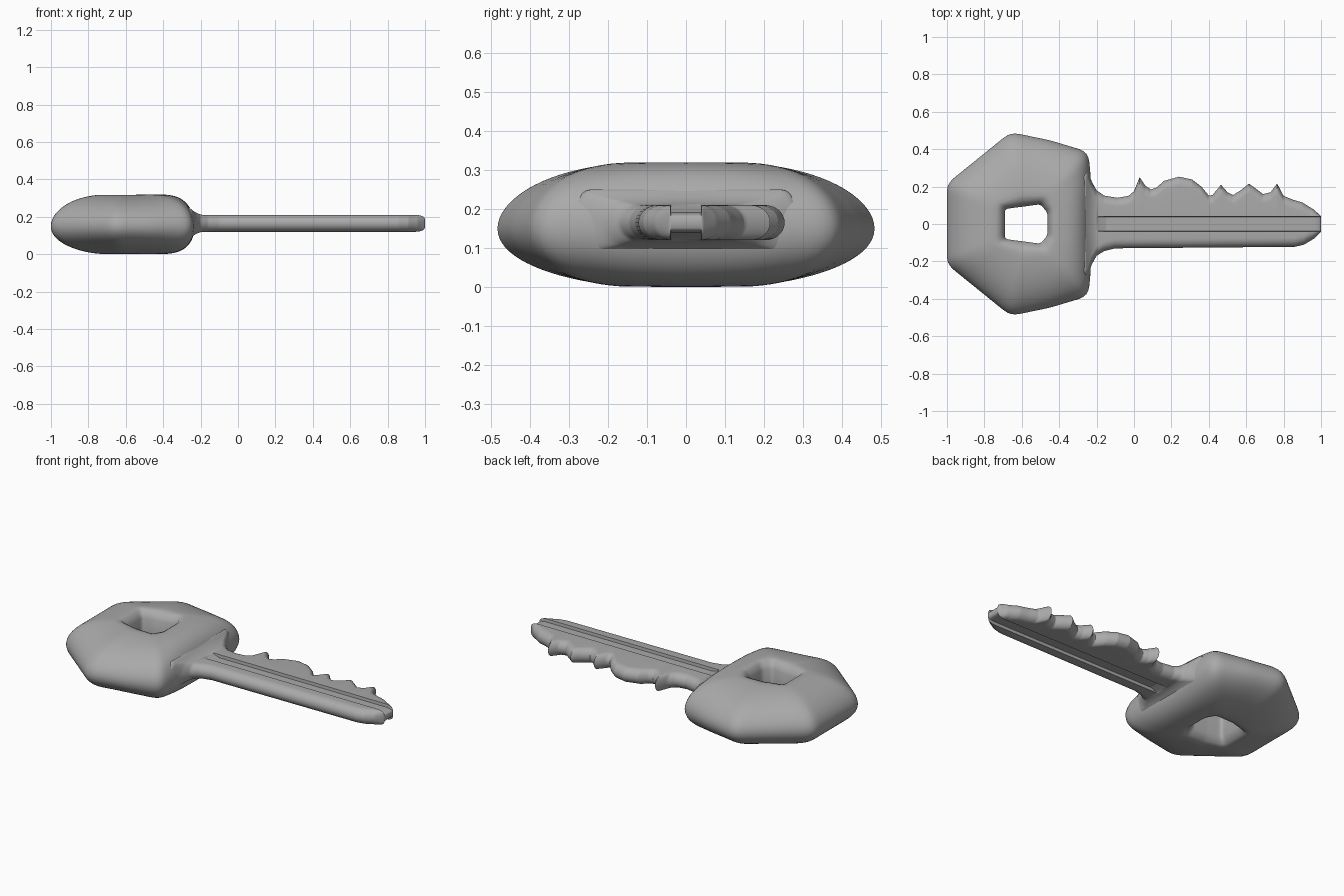
import bpy, bmesh
from math import sin, cos, pi, sqrt
from mathutils import Vector

if "Cube" in bpy.data.objects:
    bpy.data.objects.remove(bpy.data.objects["Cube"], do_unlink=True)

metal = bpy.data.materials.new("grey metal")
metal.use_nodes = True
GREY = (0.4, 0.4, 0.4, 1)
metal.diffuse_color = GREY
metal.node_tree.nodes["Principled BSDF"].inputs["Base Color"].default_value = GREY


def loft(name, rings, close_rings, caps):
    """Skin a list of equal closed rings into one smooth object."""
    bm = bmesh.new()
    rows = [[bm.verts.new(p) for p in ring] for ring in rings]
    count = len(rows[0])
    last = len(rows) if close_rings else len(rows) - 1
    for i in range(last):
        a, b = rows[i], rows[(i + 1) % len(rows)]
        for j in range(count):
            k = (j + 1) % count
            bm.faces.new((a[j], a[k], b[k], b[j]))
    if caps:
        bm.faces.new(rows[0])
        bm.faces.new(rows[-1])
    bmesh.ops.recalc_face_normals(bm, faces=bm.faces)
    mesh = bpy.data.meshes.new(name)
    bm.to_mesh(mesh)
    bm.free()
    obj = bpy.data.objects.new(name, mesh)
    bpy.context.collection.objects.link(obj)
    mesh.materials.append(metal)
    bpy.ops.object.select_all(action="DESELECT")
    obj.select_set(True)
    bpy.context.view_layer.objects.active = obj
    bpy.ops.object.shade_smooth_by_angle(angle=0.9)
    return obj


# Handle: blend from the hole to a rounded polygon outline
CENTRE = Vector((-0.58, 0))
SPOKES = 144


def polar_outline(half, blur):
    """Sample a mirrored polygon along spokes, softening its corners."""
    pts = [Vector(p) - CENTRE for p in half]
    pts += [Vector((p.x, -p.y)) for p in reversed(pts)]
    radii = []
    for i in range(SPOKES):
        a = 2 * pi * (i + 0.5) / SPOKES
        d = Vector((cos(a), sin(a)))
        for p, q in zip(pts, pts[1:] + pts[:1]):
            e = q - p
            den = d.x * e.y - d.y * e.x
            if abs(den) < 1e-9:
                continue
            r = (p.x * e.y - p.y * e.x) / den
            t = (p.x * d.y - p.y * d.x) / den
            if r > 0 and -1e-6 <= t <= 1 + 1e-6:
                radii.append(r)
                break
    for _ in range(blur):
        radii = [(radii[i - 1] + 2 * radii[i] + radii[(i + 1) % SPOKES]) / 4
                 for i in range(SPOKES)]
    return [CENTRE + r * Vector((cos(2 * pi * (i + 0.5) / SPOKES),
                                 sin(2 * pi * (i + 0.5) / SPOKES)))
            for i, r in enumerate(radii)]


outer = polar_outline([(-1, 0.215), (-0.66, 0.49), (-0.45, 0.447),
                       (-0.245, 0.385), (-0.232, 0.25)], 3)
hole = polar_outline([(-0.69, 0.08), (-0.5, 0.105), (-0.463, 0.06)], 5)

STEPS = 20
BOW_H = 0.16
handle_rings = []
for i in range(SPOKES):
    o, h = outer[i], hole[i]
    # the end towards the blade is blunter than the other sides
    power = 2 + 1.6 * max(0, cos(2 * pi * (i + 0.5) / SPOKES)) ** 2
    half = []
    for k in range(STEPS + 1):
        s = sin(0.5 * pi * k / STEPS)
        height = BOW_H * sqrt(max(0, 1 - s ** power))
        if s < 0.18:
            height *= 0.7 + 0.3 * sqrt(1 - (1 - s / 0.18) ** 2)
        p = h.lerp(o, s)
        half.append((p.x, p.y, height, BOW_H - 0.01 * s ** 4))
    top = [(x, y, c + z) for x, y, z, c in half]
    bottom = [(x, y, c - z) for x, y, z, c in reversed(half[:-1])]
    handle_rings.append(top + bottom)
loft("handle", handle_rings, True, False)

# Blade: cross-sections along x between a straight edge and a toothed edge
TEETH = [(-0.3, 0.3), (-0.25, 0.29), (-0.225, 0.225), (-0.2, 0.18), (-0.16, 0.152),
         (-0.09, 0.14), (-0.03, 0.15), (0, 0.175), (0.03, 0.25), (0.06, 0.205),
         (0.09, 0.185), (0.12, 0.195), (0.16, 0.23), (0.24, 0.253), (0.31, 0.238),
         (0.36, 0.2), (0.4, 0.152), (0.42, 0.155), (0.465, 0.21), (0.5, 0.17),
         (0.53, 0.155), (0.57, 0.18), (0.615, 0.216), (0.65, 0.19), (0.69, 0.16),
         (0.73, 0.17), (0.765, 0.216), (0.8, 0.15), (0.85, 0.13), (0.9, 0.115),
         (0.96, 0.078), (1, 0.042)]
BACK = [(-0.3, -0.3), (-0.25, -0.29), (-0.225, -0.215), (-0.2, -0.17), (-0.16, -0.145),
        (-0.1, -0.13), (0.86, -0.122), (0.91, -0.11), (0.96, -0.08), (1, -0.042)]


def sample(table, x):
    for (x0, y0), (x1, y1) in zip(table, table[1:]):
        if x <= x1:
            return y0 + (y1 - y0) * (x - x0) / (x1 - x0)
    return table[-1][1]


GROOVE = 0.04
MID = 0.165
ARC = 7
blade_rings = []
STATIONS = 260
for i in range(STATIONS + 1):
    x = -0.3 + 1.3 * i / STATIONS
    upper, lower = sample(TEETH, x), sample(BACK, x)
    tip = max(0, (x - 0.95) / 0.05)
    h = 0.045 * (0.5 + 0.5 * sqrt(max(0, 1 - tip * tip)))
    # thicken where the blade flows into the handle
    h += 0.04 * min(1, max(0, (-0.18 - x) / 0.08)) ** 2
    depth = 0.018 * min(1, max(0, (x + 0.2) / 0.05)) * h / 0.045

    def rounded(edge, side):
        width = min(0.05, abs(edge) - GROOVE)
        return [(edge - side * width * (1 - cos(0.5 * pi * k / ARC)),
                 h * sin(0.5 * pi * k / ARC)) for k in range(ARC + 1)]

    half = rounded(lower, -1)
    half += [(-GROOVE, h), (-GROOVE + 0.002, h - depth),
             (GROOVE - 0.002, h - depth), (GROOVE, h)]
    half += rounded(upper, 1)[::-1]
    ring = [(x, y, MID + z) for y, z in half]
    ring += [(x, y, MID - z) for y, z in half[-2:0:-1]]
    blade_rings.append(ring)
loft("blade", blade_rings, False, True)
